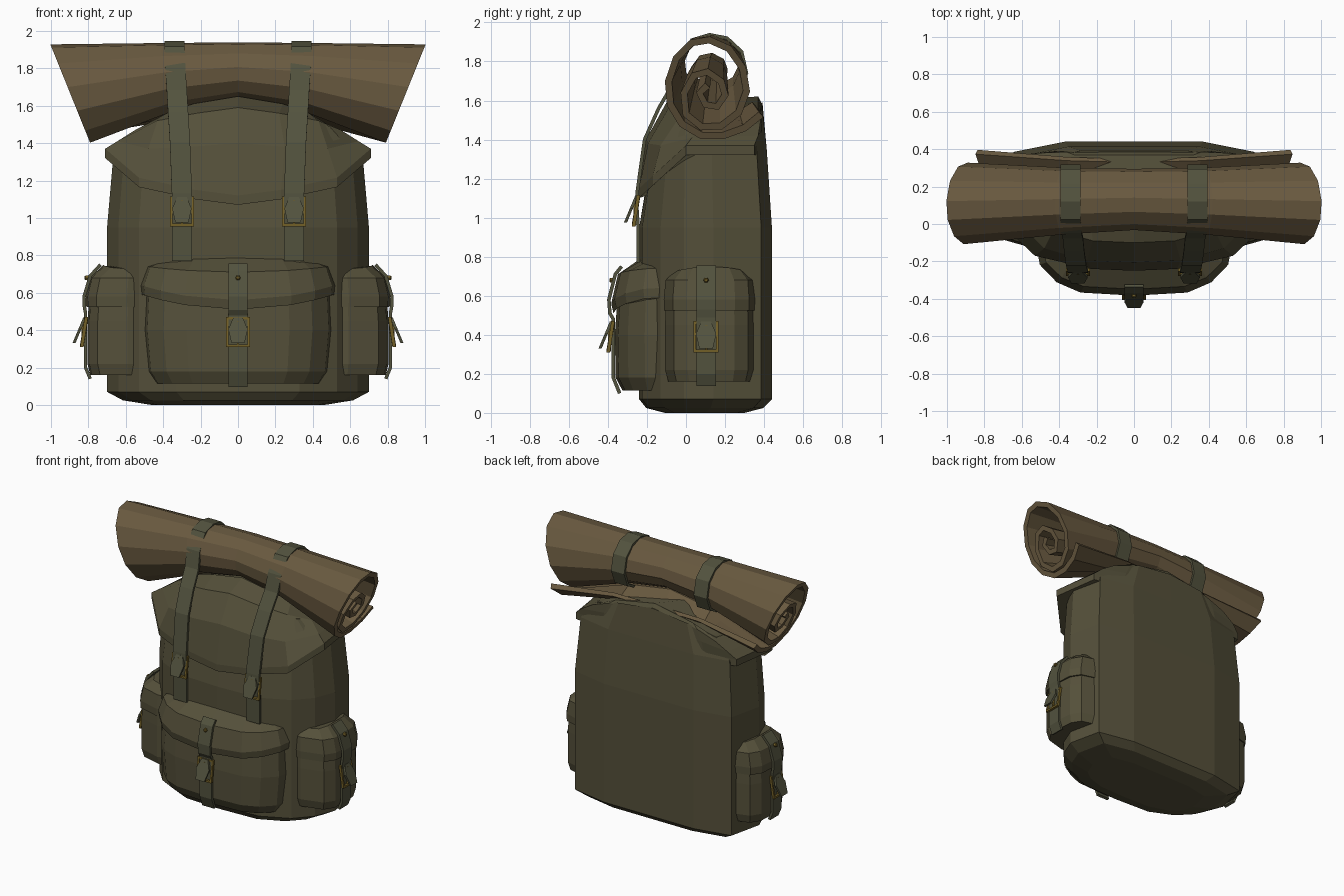
import bpy, bmesh, math
from mathutils import Vector

if "Cube" in bpy.data.objects:
    bpy.data.objects.remove(bpy.data.objects["Cube"])


def material(name, rgb):
    m = bpy.data.materials.new(name)
    m.diffuse_color = (*rgb, 1)
    m.use_nodes = True
    m.node_tree.nodes["Principled BSDF"].inputs["Base Color"].default_value = m.diffuse_color
    return m


CANVAS = material("canvas", (0.09, 0.08, 0.042))
WEB = material("webbing", (0.085, 0.085, 0.048))
MAT = material("mat_fabric", (0.14, 0.1, 0.05))
BRASS = material("brass", (0.17, 0.115, 0.02))


def loft(name, rings, mat, cap="ngon"):
    """Skin closed rings; cap as one face, as a strip of quads, or not at all."""
    bm = bmesh.new()
    vs = [[bm.verts.new(p) for p in r] for r in rings]
    n = len(rings[0])
    if cap is None:
        vs.append(vs[0])
    for a, b in zip(vs, vs[1:]):
        for i in range(n):
            j = (i + 1) % n
            bm.faces.new((a[i], a[j], b[j], b[i]))
    if cap:
        for r in (vs[0], vs[-1]):
            if cap == "ngon":
                bm.faces.new(r)
            else:
                for i in range(n // 2 - 1):
                    bm.faces.new((r[i], r[i + 1], r[n - 2 - i], r[n - 1 - i]))
    bmesh.ops.recalc_face_normals(bm, faces=bm.faces)
    me = bpy.data.meshes.new(name)
    bm.to_mesh(me)
    bm.free()
    me.materials.append(mat)
    ob = bpy.data.objects.new(name, me)
    bpy.context.collection.objects.link(ob)
    return ob


def mirror_ring(half):
    """Half ring running from the centre line to the centre line."""
    return half + [(-x, y, z) for x, y, z in reversed(half[1:-1])]


def thick(path, t):
    """Outline of a 2D polyline given thickness t."""
    pts = [Vector(p[:2]) for p in path]
    left, right = [], []
    for i, p in enumerate(pts):
        d0 = (p - pts[max(i - 1, 0)]).normalized()
        d1 = (pts[min(i + 1, len(pts) - 1)] - p).normalized()
        d = (d0 + d1).normalized()
        nrm = Vector((-d.y, d.x)) * t / 2
        left.append(p + nrm)
        right.append(p - nrm)
    return left + right[::-1]


# main bag
plan = [(0, -.24), (.33, -.225), (.53, -.13), (.64, -.01), (.70, .14), (.645, .385), (.37, .44), (0, .44)]
rings = []
for z, sx, front, back, drop in [(0, .66, .45, .68, 0), (.025, .88, .85, .9, 0), (.07, 1, 1, 1, 0),
                                 (.95, 1, 1, 1, 0), (1.35, .95, .72, .94, 0), (1.59, .76, .1, .89, .42)]:
    rings.append(mirror_ring([(x * sx, y * (front if y < 0 else back), z - drop * (x * sx) ** 2)
                              for x, y in plan]))
loft("bag_body", rings, CANVAS)

# top lid
edge = [(0, -.25, 1.07), (.23, -.24, 1.10), (.53, -.17, 1.165), (.71, .0, 1.32),
        (.66, .35, 1.32), (.42, .39, 1.32), (0, .39, 1.32)]
band = [(x, y, z + .05) for x, y, z in edge]
dome = [(0, -.205, 1.40), (.25, -.195, 1.38), (.48, -.13, 1.37), (.645, .03, 1.41),
        (.6, .37, 1.42), (.4, .39, 1.45), (0, .39, 1.47)]
crown = [(0, -.10, 1.59), (.22, -.09, 1.56), (.43, -.03, 1.52), (.55, .08, 1.47),
         (.5, .38, 1.48), (.36, .385, 1.53), (0, .385, 1.59)]
top = [(0, .05, 1.65), (.24, .05, 1.61), (.38, .08, 1.56), (.48, .14, 1.50),
       (.45, .35, 1.50), (.32, .37, 1.56), (0, .37, 1.62)]
loft("top_lid", [mirror_ring(r) for r in (edge, band, dome, crown, top)], CANVAS)

# rolled sleeping mat, pinched in the middle, its free edge tucked under
spiral = [(.385, 1.53), (.30, 1.46), (.19, 1.42), (.08, 1.42), (-.02, 1.48), (-.08, 1.58), (-.09, 1.70),
          (-.05, 1.82), (.03, 1.90), (.12, 1.915), (.22, 1.87), (.29, 1.77), (.31, 1.65), (.27, 1.54),
          (.18, 1.47), (.08, 1.465), (.0, 1.53), (-.01, 1.64), (.04, 1.73), (.11, 1.75), (.18, 1.70),
          (.20, 1.63), (.16, 1.57), (.10, 1.58), (.07, 1.64), (.11, 1.68)]
outline = thick(spiral, .036)
rings = []
for t in (-1, -.42, 0, .42, 1):
    low, high, s, tuck = {0: (1.635, 1.937, .75, .13), .42: (1.575, 1.933, .82, .08), 1: (1.40, 1.925, 1, 0)}[abs(t)]
    cy = .135 - .02 * abs(t)
    ring = []
    for i, (y, z) in enumerate(outline):
        flap = min(i, len(outline) - 1 - i) < 2
        ring.append((t * (.79 + (z - 1.4) * .4), cy + (y - .115) * s,
                     low + (z - 1.40) / .53 * (high - low) - tuck * flap))
    rings.append(ring)
loft("rolled_mat", rings, MAT, "strip")

# strap fittings, in a local frame: u across, v outwards, z up


def strap(name, to_world, path, width=.1):
    """Path points are (v, z) with an optional sideways shift."""
    prof = thick(path, .018)
    shift = [p[2] if len(p) > 2 else 0 for p in path]
    shift += shift[::-1]
    loft(name, [[to_world(u + s, v, z) for (v, z), s in zip(prof, shift)]
                for u in (-width / 2, width / 2)], WEB, "strip")


def buckle(name, to_world, v, z):
    """Brass frame with prong, and the loose strap tip passing through it."""
    def rect(w, h, dv):
        return [to_world(a * w, v + dv - b * .012, z + b * h) for a, b in ((-1, -1), (1, -1), (1, 1), (-1, 1))]
    loft(name + "_buckle", [rect(.064, .08, -.008), rect(.064, .08, .01),
                            rect(.051, .066, .01), rect(.051, .066, -.008)], BRASS, None)
    loft(name + "_prong", [[to_world(a, v + b, z + h) for a, b in ((-.006, 0), (.006, 0), (.006, .014), (-.006, .014))]
                           for h in (-.075, .06)], BRASS)
    tip = [(-.025, .078), (.025, .078), (.052, .015), (.035, -.06), (-.035, -.06), (-.052, .015)]
    loft(name + "_strap_tip", [[to_world(u, v + dv + .03 - h * .42, z + h) for u, h in tip]
                               for dv in (-.008, .008)], WEB)


def stud(name, to_world, v, z):
    loft(name + "_stud", [[to_world(r * math.cos(k * math.pi / 3), v + d, z + r * math.sin(k * math.pi / 3))
                           for k in range(6)] for r, d in ((.014, -.01), (.014, .008), (.008, .014))], BRASS)


def pocket(name, to_world, base, half, body, lid, path, buckle_v, offset=0):
    """Pocket body, lid, strap and fittings; offset moves the strap sideways."""
    for part, levels in (("body", body), ("lid", lid)):
        rings = []
        for z, su, sv, rise in levels:
            right = [(u * su, base + v * sv, z + rise * (u / half[-1][0]) ** 2) for u, v in half]
            ring = right + [(-u, v, h) for u, v, h in reversed(right[1:])]
            rings.append([to_world(*p) for p in ring])
        loft(f"{name}_{part}", rings, CANVAS)

    def shifted(u, v, z):
        return to_world(u + offset, v, z)
    strap(name + "_strap", shifted, path)
    buckle(name, shifted, buckle_v, .39)
    stud(name, shifted, path[1][0] + .017, .68)


# front pocket
pocket("front_pocket", lambda u, v, z: (u, -v, z), .13,
       [(0, .23), (.27, .215), (.39, .165), (.475, .08), (.49, 0)],
       [(.115, .9, .85, 0), (.18, .98, 1, 0), (.4, 1.02, 1.02, 0), (.62, 1, .95, 0)],
       [(.51, 1.05, 1.05, .08), (.56, 1.06, 1.1, .08), (.71, .99, .95, .03), (.79, .87, .45, -.03)],
       [(.33, .75), (.362, .71), (.395, .58), (.39, .51), (.372, .48), (.372, .18), (.34, .1)], .385)

# side pockets
for side, sgn in (("right", 1), ("left", -1)):
    pocket(side + "_side_pocket", lambda u, v, z, s=sgn: (s * v, .128 + u, z), .5,
           [(0, .305), (.12, .295), (.19, .25), (.235, .09), (.215, 0)],
           [(.16, .93, .95, 0), (.22, 1, 1, 0), (.45, 1, 1, 0), (.6, .98, .96, 0)],
           [(.525, 1.02, 1.02, 0), (.58, 1.03, 1.03, 0), (.68, .99, .95, 0), (.75, .78, .72, -.02)],
           [(.735, .75), (.79, .69), (.823, .58), (.822, .53), (.815, .49), (.815, .2), (.79, .14)], .822, -.025)

    # long straps over mat and lid
    def frame(u, v, z, s=sgn):
        return (s * (.30 + u), -v, z)
    strap(side + "_long_strap", frame,
          [(-.16, 1.585, .04), (-.27, 1.64, .04), (-.31, 1.74, .04), (-.285, 1.85, .04), (-.21, 1.92, .04),
           (-.12, 1.937, .04), (-.03, 1.91, .04), (.04, 1.80, .035), (.07, 1.68, .027), (.14, 1.56, .02),
           (.212, 1.4, .01), (.25, 1.13), (.253, 1.07), (.245, .95), (.245, .77)], .108)
    buckle(side + "_long_strap", frame, .255, 1.035)
